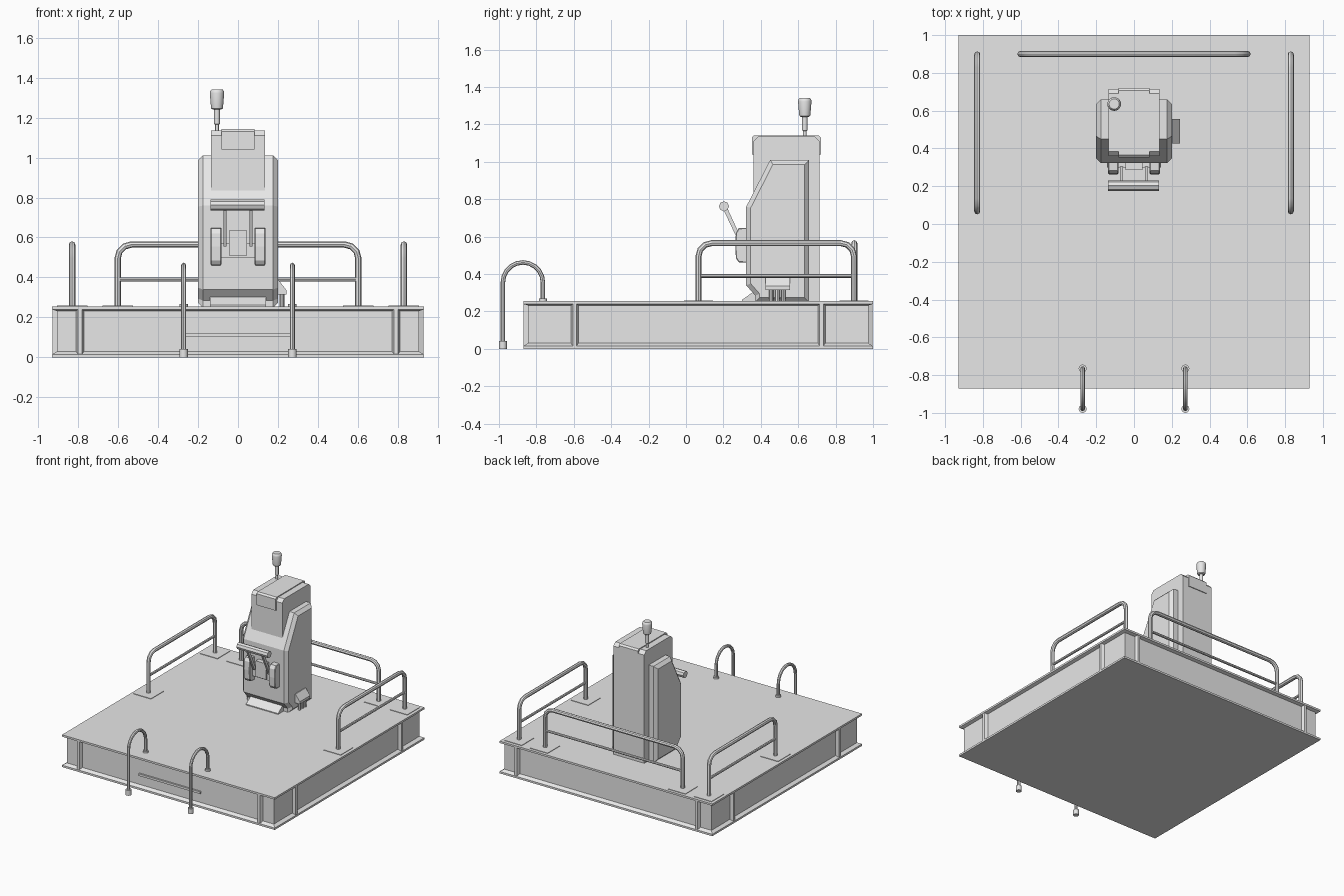
import bpy, bmesh, math
from mathutils import Vector

cube = bpy.data.objects.get("Cube")
if cube:
    bpy.data.objects.remove(cube, do_unlink=True)

grey = bpy.data.materials.new("plain grey")
grey.use_nodes = True
grey.diffuse_color = (0.8, 0.8, 0.8, 1)
grey.node_tree.nodes["Principled BSDF"].inputs["Base Color"].default_value = (0.8, 0.8, 0.8, 1)


def finish(name, bm):
    bmesh.ops.recalc_face_normals(bm, faces=bm.faces)
    mesh = bpy.data.meshes.new(name)
    bm.to_mesh(mesh)
    bm.free()
    mesh.materials.append(grey)
    ob = bpy.data.objects.new(name, mesh)
    bpy.context.collection.objects.link(ob)
    return ob


def smooth(ob):
    bpy.ops.object.select_all(action='DESELECT')
    ob.select_set(True)
    bpy.context.view_layer.objects.active = ob
    bpy.ops.object.shade_smooth_by_angle(angle=math.radians(40))


def loft(name, rings):
    """Skin a stack of equal rings and close both ends."""
    bm = bmesh.new()
    rows = [[bm.verts.new(p) for p in ring] for ring in rings]
    n = len(rows[0])
    for a, b in zip(rows, rows[1:]):
        for i in range(n):
            j = (i + 1) % n
            bm.faces.new((a[i], a[j], b[j], b[i]))
    bm.faces.new(rows[0][::-1])
    bm.faces.new(rows[-1])
    return finish(name, bm)


def box(name, x0, x1, y0, y1, z0, z1):
    return loft(name, [[(x0, y0, z), (x1, y0, z), (x1, y1, z), (x0, y1, z)] for z in (z0, z1)])


def prism(name, profile, x0, x1, chamfer=0):
    """Extrude a (y, z) outline along x, optionally chamfering the end outlines."""
    ob = loft(name, [[(x, y, z) for y, z in profile] for x in (x0, x1)])
    if chamfer:
        bm = bmesh.new()
        bm.from_mesh(ob.data)
        rims = [e for e in bm.edges if abs(e.verts[0].co.x - e.verts[1].co.x) < 1e-5]
        bmesh.ops.bevel(bm, geom=rims, offset=chamfer, segments=1, affect='EDGES')
        bm.to_mesh(ob.data)
        bm.free()
    return ob


def lathe(name, x, y, profile, sides=16):
    """Turn an (r, z) profile about a vertical axis."""
    turn = [math.tau * i / sides for i in range(sides)]
    ob = loft(name, [[(x + r * math.cos(a), y + r * math.sin(a), z) for a in turn] for r, z in profile])
    smooth(ob)
    return ob


def tube(name, points, radius):
    cu = bpy.data.curves.new(name, 'CURVE')
    cu.dimensions = '3D'
    cu.bevel_depth = radius
    cu.bevel_resolution = 2
    cu.use_fill_caps = True
    sp = cu.splines.new('POLY')
    sp.points.add(len(points) - 1)
    for p, co in zip(sp.points, points):
        p.co = (*co, 1)
    cu.materials.append(grey)
    ob = bpy.data.objects.new(name, cu)
    bpy.context.collection.objects.link(ob)
    bpy.ops.object.select_all(action='DESELECT')
    ob.select_set(True)
    bpy.context.view_layer.objects.active = ob
    bpy.ops.object.convert(target='MESH')
    smooth(bpy.context.view_layer.objects.active)


# Platform: flanged beam frame with recessed webs
W, Y0, Y1, TOP = 0.93, -0.87, 1.0, 0.255
rings = []
for d, z in ((0, 0), (0, 0.015), (0.025, 0.03), (0.025, 0.232), (0, 0.24), (0, TOP)):
    rings.append([(-W + d, Y0 + d, z), (W - d, Y0 + d, z), (W - d, Y1 - d, z), (-W + d, Y1 - d, z)])
loft("platform", rings)


# Upright stiffeners on every web
def stiffener(name, corner, along, outward):
    c, a, o = Vector(corner), Vector(along), Vector(outward)
    plan = [c - a * 0.022 - o * 0.03, c - a * 0.01 - o * 0.002, c + a * 0.01 - o * 0.002, c + a * 0.022 - o * 0.03]
    loft(name, [[p + Vector((0, 0, z)) for p in plan] for z in (0.01, 0.245)])


for s in (-1, 1):
    stiffener("front_stiffener", (s * 0.79, Y0, 0), (1, 0, 0), (0, -1, 0))
    stiffener("back_stiffener", (s * 0.79, Y1, 0), (1, 0, 0), (0, 1, 0))
    for y in (-0.595, 0.725):
        stiffener("side_stiffener", (s * W, y, 0), (0, 1, 0), (s, 0, 0))


# Guard rails with rounded corners, a middle bar and foot plates
def guard_rail(name, start, end):
    a, b = Vector((*start, TOP)), Vector((*end, TOP))
    run = (b - a).normalized()
    r, h = 0.07, 0.565 - TOP
    half = [run * (r - r * math.cos(t)) + Vector((0, 0, h - r + r * math.sin(t)))
            for t in (0, math.pi / 6, math.pi / 3, math.pi / 2)]
    flip = [Vector((-p.x, -p.y, p.z)) for p in reversed(half)]
    tube(name, [a] + [a + p for p in half] + [b + p for p in flip] + [b], 0.016)
    mid = Vector((0, 0, 0.39 - TOP))
    tube(name + "_middle_bar", [a + mid, b + mid], 0.01)
    for x, y in (start, end):
        box(name + "_foot_plate", x - 0.076, x + 0.076, y - 0.077, y + 0.077, TOP - 0.005, TOP + 0.004)


guard_rail("back_rail", (-0.602, 0.9), (0.602, 0.9))
for s, side in ((-1, "right"), (1, "left")):
    guard_rail(side + "_rail", (s * 0.83, 0.067), (s * 0.83, 0.898))

# Hooped boarding handrails at the front
for s, side in ((-1, "right"), (1, "left")):
    x, r, yc, zc = s * 0.272, 0.107, -0.872, 0.355
    arc = [(x, yc - r * math.cos(math.pi * i / 10), zc + r * math.sin(math.pi * i / 10)) for i in range(11)]
    tube(side + "_hoop", [(x, yc - r, 0.01)] + arc + [(x, yc + r, TOP)], 0.012)
    lathe(side + "_hoop_foot", x, yc - r, [(0.021, 0), (0.021, 0.042)])
    lathe(side + "_hoop_collar", x, yc + r, [(0.021, TOP - 0.005), (0.021, 0.268)])
box("step_bar", -0.27, 0.27, Y0 + 0.012, Y0 + 0.03, 0.103, 0.12)

# Control cabinet: tall core inside a chamfered shroud
prism("cabinet_core", [(0.36, 0.25), (0.36, 1.11), (0.385, 1.135), (0.69, 1.135), (0.715, 1.11), (0.715, 0.25)],
      -0.135, 0.135)
prism("cabinet_shroud", [(0.37, 0.25), (0.37, 0.285), (0.322, 0.34), (0.322, 0.76), (0.45, 1.01),
                         (0.658, 1.01), (0.658, 0.25)], -0.2, 0.2, chamfer=0.024)
prism("cabinet_cap", [(0.352, 1.04), (0.352, 1.13), (0.365, 1.142), (0.708, 1.142), (0.721, 1.13), (0.721, 1.04)],
      -0.083, 0.083)
prism("kick_plate", [(0.3, 0.25), (0.3, 0.262), (0.36, 0.305), (0.4, 0.305), (0.4, 0.25)], -0.14, 0.14)

# Lever housing: two rounded cheeks and a centre block
cheek = [(0.33, 0.46), (0.282, 0.463), (0.267, 0.485), (0.263, 0.555), (0.267, 0.62), (0.282, 0.645), (0.33, 0.648)]
for s in (-1, 1):
    prism("lever_cheek", cheek, s * 0.083, s * 0.137, chamfer=0.004)
    prism("lever_arm", [(0.29, 0.555), (0.305, 0.57), (0.215, 0.765), (0.195, 0.755)], s * 0.058, s * 0.073)
box("lever_back", -0.085, 0.085, 0.3, 0.33, 0.5, 0.57)
box("lever_block", -0.045, 0.045, 0.285, 0.33, 0.51, 0.635)
tube("lever_grip", [(-0.137, 0.203, 0.762), (0.132, 0.203, 0.762)], 0.027)

# Cable outlet on the cabinet's left side
hood = [(0.19, 0.385), (0.205, 0.385), (0.243, 0.335), (0.243, 0.315), (0.19, 0.315)]
loft("cable_hood", [[(x, y, z) for x, z in hood] for y in (0.425, 0.555)])
for i in range(3):
    y = 0.455 + 0.033 * i
    tube("cable", [(0.22, y, 0.25), (0.22, y, 0.32)], 0.012)

# Warning beacon
lathe("beacon_post", -0.105, 0.635, [(0.009, 1.12), (0.009, 1.165), (0.014, 1.168), (0.014, 1.25)])
lathe("beacon_lamp", -0.105, 0.635, [(0.022, 1.24), (0.029, 1.246), (0.031, 1.262), (0.036, 1.322),
                                    (0.034, 1.333), (0.027, 1.341)], sides=20)
